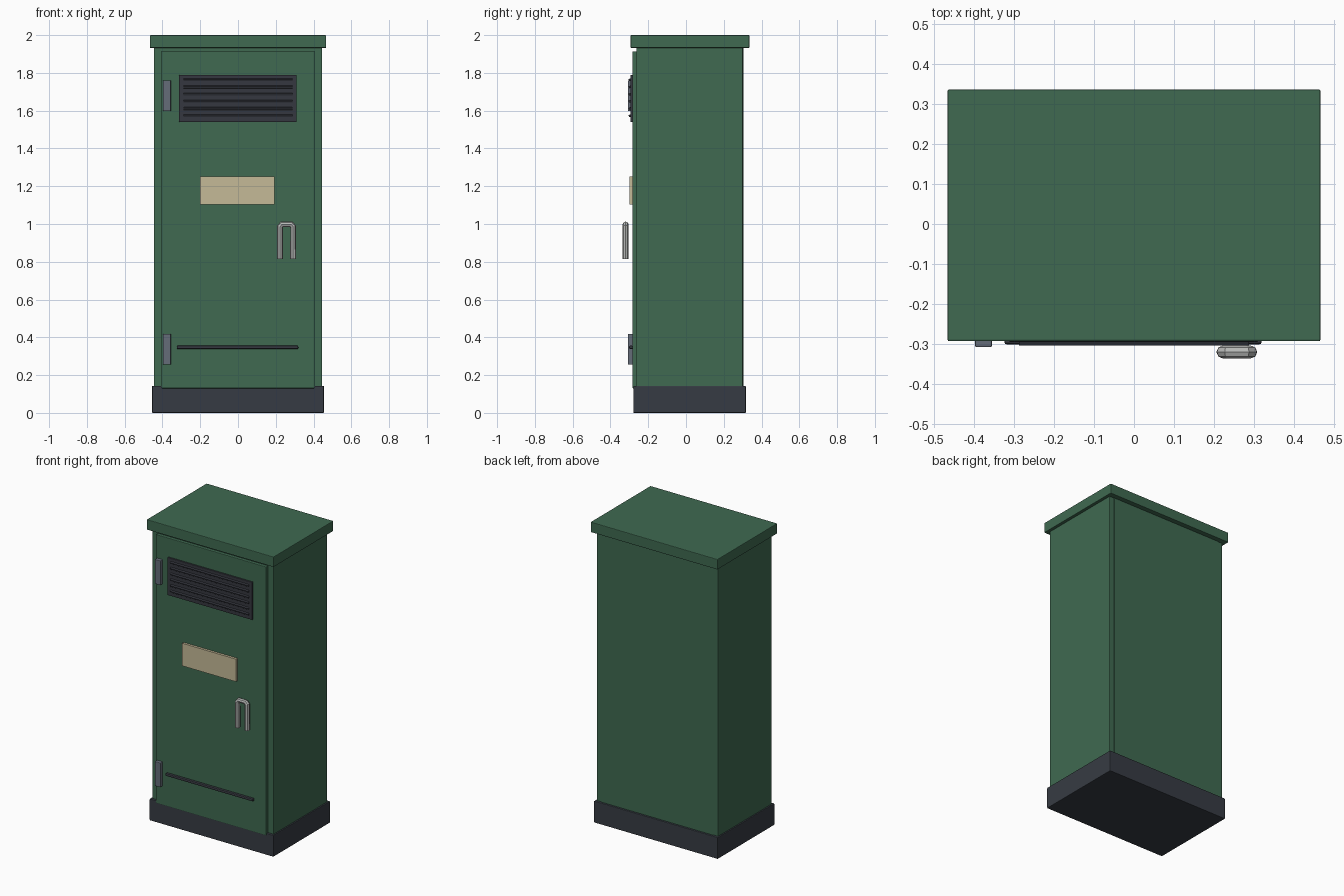
import bpy
from math import radians

cube = bpy.data.objects.get("Cube")
if cube:
    bpy.data.objects.remove(cube, do_unlink=True)


def material(name, rgb):
    m = bpy.data.materials.new(name)
    m.use_nodes = True
    m.diffuse_color = (*rgb, 1)
    m.node_tree.nodes["Principled BSDF"].inputs["Base Color"].default_value = (*rgb, 1)
    return m


GREEN = material("green_paint", (0.05, 0.142, 0.082))
PLINTH = material("dark_plinth", (0.037, 0.044, 0.056))
VENT = material("dark_vent", (0.036, 0.039, 0.05))
STEEL = material("hinge_steel", (0.13, 0.15, 0.19))
SILVER = material("silver_handle", (0.47, 0.48, 0.47))
CREAM = material("cream_plate", (0.56, 0.49, 0.31))


def box(name, x, y, z, mat, bevel=0.004, tilt=0):
    """Box from its (low, high) range on each axis."""
    spans = (x, y, z)
    bpy.ops.mesh.primitive_cube_add(size=1, location=[(a + b) / 2 for a, b in spans])
    ob = bpy.context.object
    ob.name = name
    ob.scale = [b - a for a, b in spans]
    bpy.ops.object.transform_apply(location=False, rotation=False, scale=True)
    ob.rotation_euler.x = radians(tilt)
    ob.data.materials.append(mat)
    if bevel:
        mod = ob.modifiers.new("soft_edges", "BEVEL")
        mod.width = bevel
        mod.segments = 2
    return ob


# Cabinet shell
box("plinth", (-0.455, 0.455), (-0.279, 0.317), (0, 0.143), PLINTH)
box("body", (-0.446, 0.446), (-0.263, 0.301), (0.12, 1.95), GREEN)
box("roof", (-0.466, 0.466), (-0.293, 0.336), (1.932, 2), GREEN)
box("back_panel", (-0.41, 0.41), (0.29, 0.304), (0.14, 1.94), GREEN, 0)
box("door", (-0.405, 0.405), (-0.284, -0.255), (0.13, 1.914), GREEN)

# Vent with sloping slats
box("vent_frame", (-0.312, 0.31), (-0.295, -0.28), (1.54, 1.79), VENT, 0.003)
for i in range(6):
    z = 1.764 - i * 0.038
    box(f"vent_slat_{i + 1}", (-0.288, 0.288), (-0.303, -0.287),
        (z - 0.006, z + 0.006), VENT, 0.002, 25)

# Door fittings
for name, z in (("lower", 0.255), ("upper", 1.597)):
    box(f"{name}_hinge", (-0.397, -0.355), (-0.308, -0.28), (z, z + 0.163), STEEL)
box("label_plate", (-0.2, 0.194), (-0.3, -0.28), (1.102, 1.252), CREAM, 0)
box("lower_trim", (-0.324, 0.319), (-0.301, -0.28), (0.338, 0.356), VENT, 0.006)

# Handle: an upside-down U of eight-sided tube
curve = bpy.data.curves.new("handle", "CURVE")
curve.dimensions = "3D"
curve.bevel_depth = 0.016
curve.bevel_resolution = 2
curve.use_fill_caps = True
path = [(0.222, 0.815), (0.222, 0.986), (0.233, 0.998),
        (0.281, 0.998), (0.292, 0.986), (0.292, 0.815)]
spline = curve.splines.new("POLY")
spline.points.add(len(path) - 1)
for point, (x, z) in zip(spline.points, path):
    point.co = (x, -0.32, z, 1)
spline.use_smooth = False
curve.materials.append(SILVER)
handle = bpy.data.objects.new("handle", curve)
bpy.context.collection.objects.link(handle)
